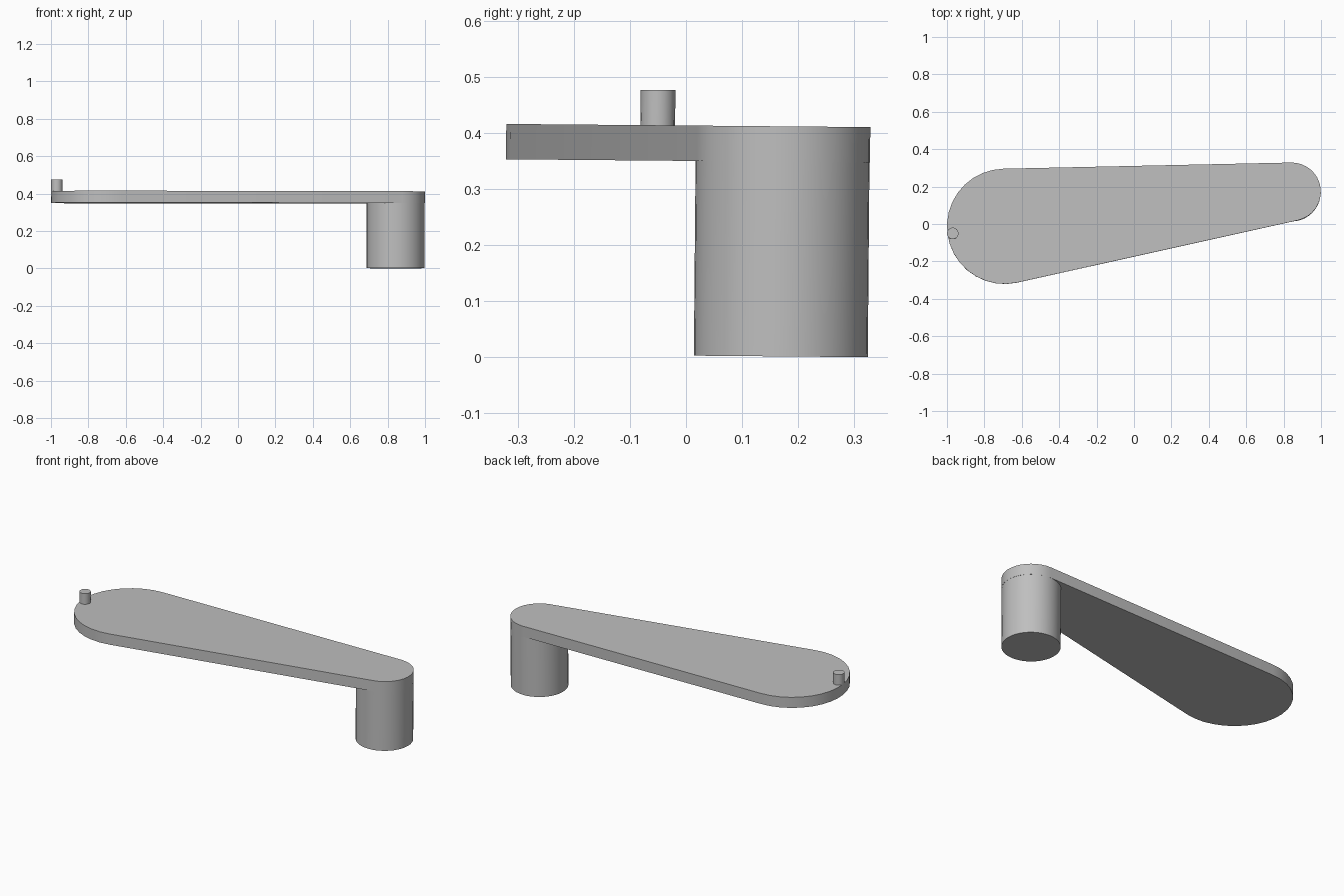
import bpy, bmesh, math
from mathutils import Matrix

cube = bpy.data.objects.get("Cube")
if cube:
    bpy.data.objects.remove(cube, do_unlink=True)

grey = bpy.data.materials.new("plain grey")
grey.use_nodes = True
colour = (0.52, 0.52, 0.52, 1)
grey.diffuse_color = colour
grey.node_tree.nodes["Principled BSDF"].inputs["Base Color"].default_value = colour

# The whole crank leans very slightly towards the back
LEAN = Matrix.Translation((0, 0, 0.003)) @ Matrix.Rotation(math.radians(-0.5), 4, 'X')


def arc(cx, cy, r, start, end, steps):
    angles = [start + (end - start) * i / steps for i in range(steps + 1)]
    return [(cx + r * math.cos(a), cy + r * math.sin(a)) for a in angles]


def prism(name, outline, z0, z1):
    """Extrude a flat outline from z0 to z1."""
    bm = bmesh.new()
    base = bm.faces.new([bm.verts.new((x, y, z0)) for x, y in outline])
    top = bmesh.ops.extrude_face_region(bm, geom=[base], use_keep_orig=True)
    moved = [v for v in top["geom"] if isinstance(v, bmesh.types.BMVert)]
    bmesh.ops.translate(bm, verts=moved, vec=(0, 0, z1 - z0))
    bmesh.ops.recalc_face_normals(bm, faces=bm.faces)
    bm.transform(LEAN)
    mesh = bpy.data.meshes.new(name)
    bm.to_mesh(mesh)
    bm.free()
    mesh.materials.append(grey)
    obj = bpy.data.objects.new(name, mesh)
    bpy.context.collection.objects.link(obj)
    bpy.ops.object.select_all(action='DESELECT')
    obj.select_set(True)
    bpy.context.view_layer.objects.active = obj
    bpy.ops.object.shade_smooth_by_angle(angle=math.radians(35))
    return obj


def circle(cx, cy, r, sides):
    return arc(cx, cy, r, 0, math.tau, sides)[:-1]


# Tapered arm: two round ends joined by their common tangents
bx, by, br = -0.692, -0.016, 0.308
sx, sy, sr = 0.843, 0.169, 0.156
heading = math.atan2(sy - by, sx - bx)
spread = math.acos((br - sr) / math.hypot(sx - bx, sy - by))
big_end = arc(bx, by, br, heading + spread, heading + math.tau - spread, 18)
small_end = arc(sx, sy, sr, heading - spread, heading + spread, 16)
prism("arm", big_end + small_end, 0.347, 0.41)

# Handle below the narrow end and peg on the wide end
prism("handle", circle(sx, sy, 0.155, 40), 0, 0.36)
prism("peg", circle(-0.969, -0.054, 0.031, 16), 0.38, 0.473)
